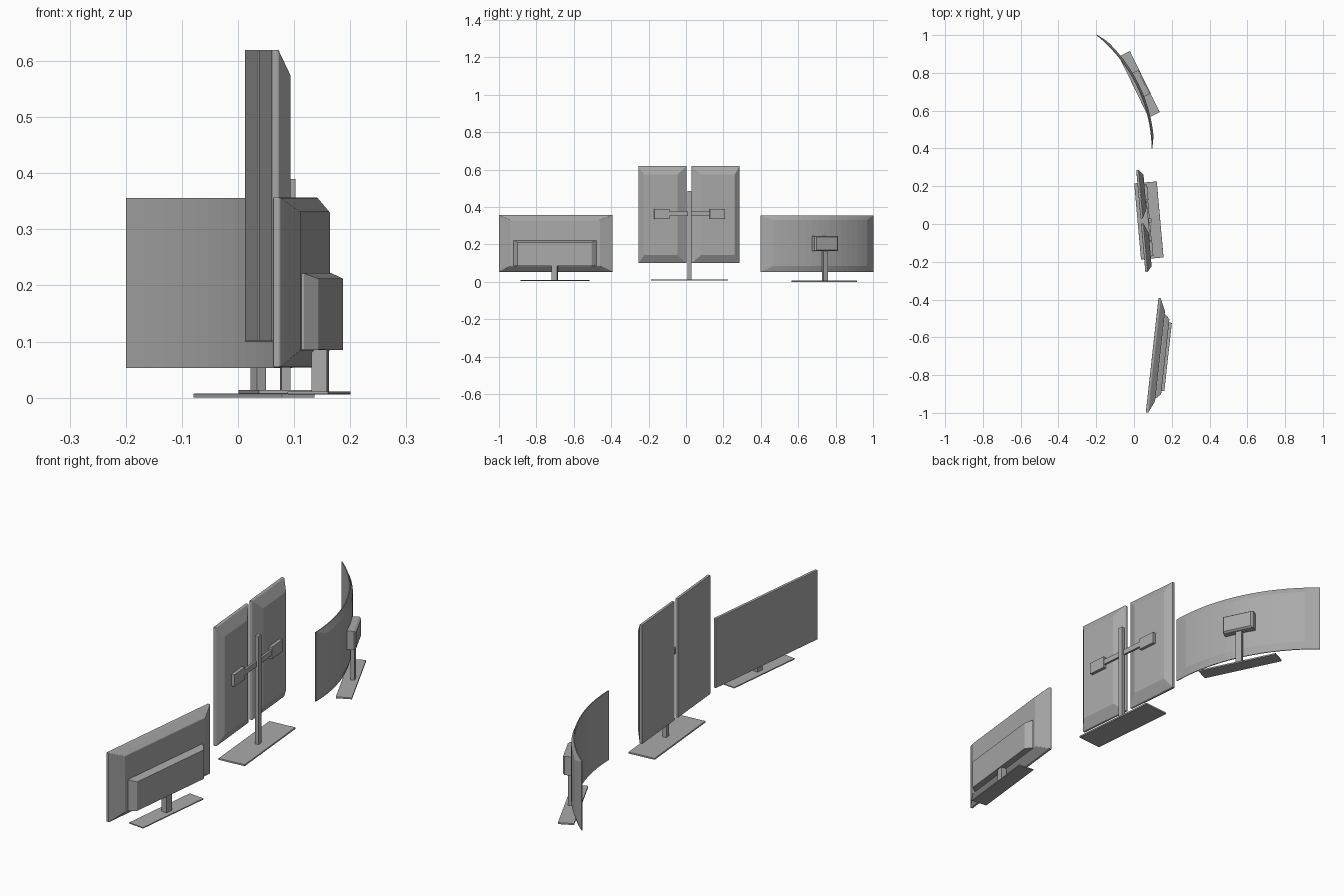
import bpy, bmesh
from math import sin, cos, radians

if "Cube" in bpy.data.objects:
    bpy.data.objects.remove(bpy.data.objects["Cube"])

grey = bpy.data.materials.new("plain grey")
grey.use_nodes = True
grey.diffuse_color = (0.4, 0.4, 0.4, 1)
bsdf = grey.node_tree.nodes["Principled BSDF"]
bsdf.inputs["Base Color"].default_value = (0.4, 0.4, 0.4, 1)
bsdf.inputs["Roughness"].default_value = 0.6


def loft(name, place, rings, segments=1, radius=None, bevel=0.002):
    """Join rectangles (depth, y0, y1, z0, z1) from front to back, bent if radius is set."""
    bm = bmesh.new()

    def point(d, y, z):
        if radius:
            a = y / radius
            return ((radius + d) * cos(a) - radius, (radius + d) * sin(a), z)
        return (d, y, z)

    loops = []
    for d, y0, y1, z0, z1 in rings:
        ys = [y0 + (y1 - y0) * i / segments for i in range(segments + 1)]
        low = [bm.verts.new(point(d, y, z0)) for y in ys]
        high = [bm.verts.new(point(d, y, z1)) for y in ys]
        loops.append((low, high))
    # front and back caps
    for low, high in (loops[0], loops[-1]):
        for i in range(segments):
            bm.faces.new((low[i], low[i + 1], high[i + 1], high[i]))
    # walls between rings
    outlines = [low + high[::-1] for low, high in loops]
    for a, b in zip(outlines, outlines[1:]):
        for i in range(len(a)):
            j = (i + 1) % len(a)
            bm.faces.new((a[i], a[j], b[j], b[i]))
    bmesh.ops.recalc_face_normals(bm, faces=bm.faces[:])
    mesh = bpy.data.meshes.new(name)
    bm.to_mesh(mesh)
    bm.free()
    mesh.materials.append(grey)
    obj = bpy.data.objects.new(name, mesh)
    bpy.context.collection.objects.link(obj)
    x, y, angle = place
    obj.location = (x, y, 0)
    obj.rotation_euler.z = radians(angle)
    if bevel:
        mod = obj.modifiers.new("soft edges", "BEVEL")
        mod.width = bevel
        mod.segments = 2
        mod.limit_method = "ANGLE"
        mod.angle_limit = radians(30)
    return obj


def box(name, place, depth, ys, zs, bevel=0.001):
    return loft(name, place, [(d, *ys, *zs) for d in depth], bevel=bevel)


# Wide flat monitor
wide = (0.096, -0.695, -6.3)
loft("wide_screen", wide, [
    (0, -0.305, 0.305, 0.054, 0.357),
    (0.012, -0.305, 0.305, 0.054, 0.357),
    (0.042, -0.24, 0.24, 0.085, 0.33)])
loft("wide_rear_housing", wide, [
    (0.038, -0.223, 0.223, 0.085, 0.222),
    (0.046, -0.223, 0.223, 0.085, 0.222),
    (0.07, -0.2, 0.2, 0.085, 0.212)], bevel=0.001)
box("wide_post", wide, (0.037, 0.065), (-0.018, 0.014), (0.008, 0.09))
box("wide_base", wide, (0.012, 0.085), (-0.182, 0.182), (0.006, 0.011))

# Twin portrait monitors on one pole
twin = (0.036, 0.015, 5.1)
for side, sign in (("right", -1), ("left", 1)):
    inner, outer = 0.014, 0.271
    rim = sorted((sign * inner, sign * outer))
    back = sorted((sign * (inner + 0.05), sign * (outer - 0.028)))
    loft(side + "_portrait_screen", twin, [
        (0, *rim, 0.1, 0.62),
        (0.012, *rim, 0.1, 0.62),
        (0.036, *back, 0.145, 0.575)])
    ys = sorted((sign * 0.108, sign * 0.19))
    box(side + "_mount_plate", twin, (0.032, 0.05), ys, (0.337, 0.39))
box("twin_crossbar", twin, (0.038, 0.048), (-0.11, 0.11), (0.352, 0.376))
box("twin_pole", twin, (0.04, 0.057), (-0.012, 0.01), (0.01, 0.487))
box("twin_base", twin, (-0.017, 0.103), (-0.202, 0.202), (0.007, 0.014))

# Curved monitor
curved = (0.0135, 0.732, 26)
loft("curved_screen", curved, [
    (0, -0.345, 0.345, 0.053, 0.356),
    (0.004, -0.345, 0.345, 0.053, 0.356),
    (0.014, -0.28, 0.28, 0.085, 0.33)], segments=16, radius=0.79, bevel=0)
loft("curved_rear_housing", curved, [
    (0.008, -0.07, 0.07, 0.164, 0.246),
    (0.04, -0.07, 0.07, 0.164, 0.246),
    (0.048, -0.063, 0.063, 0.17, 0.24)], bevel=0.001)
box("curved_post", curved, (0.016, 0.034), (-0.014, 0.014), (0.004, 0.18))
box("curved_base", curved, (-0.016, 0.049), (-0.18, 0.18), (0, 0.007))
